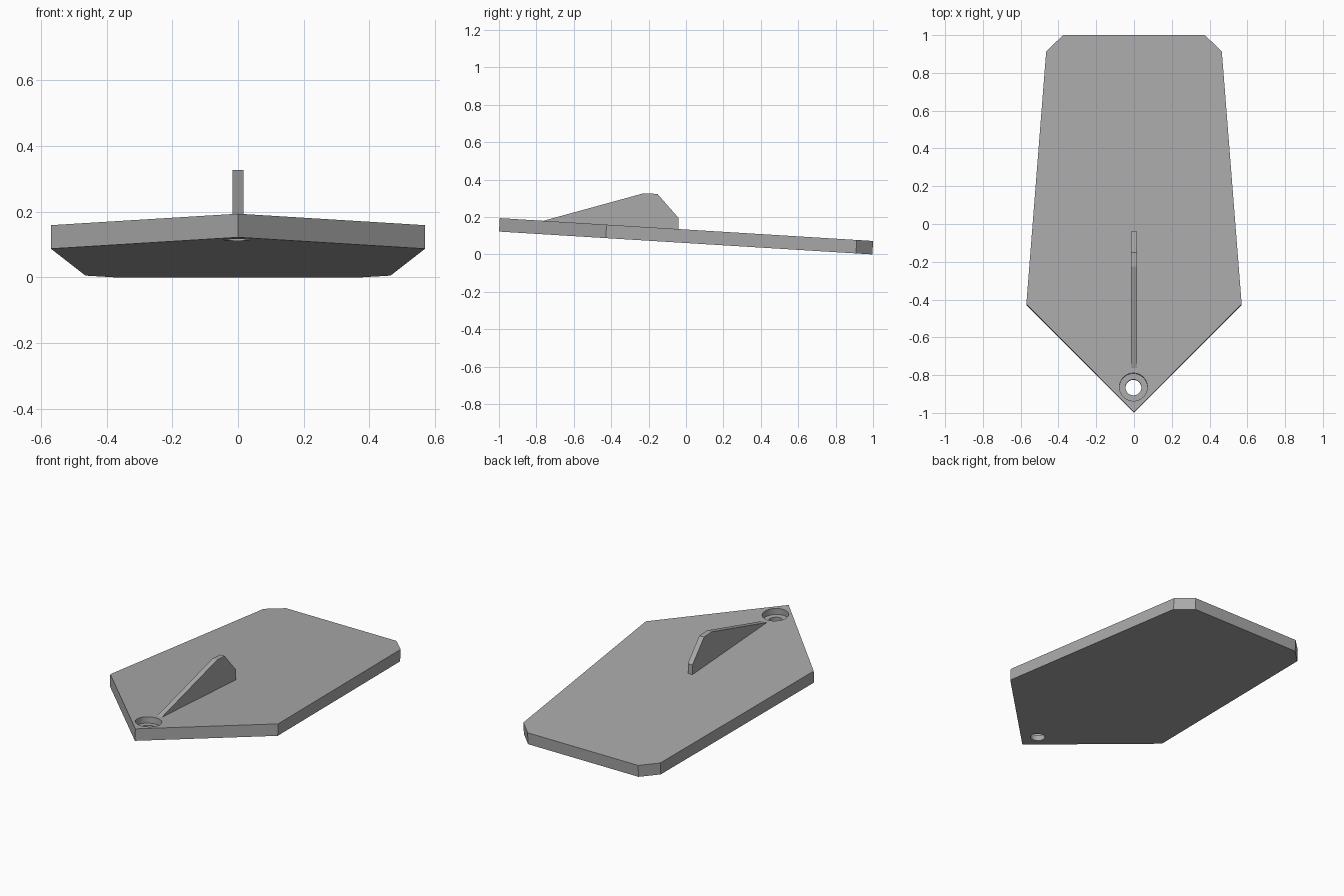
import bpy, bmesh, math
from mathutils import Matrix

if "Cube" in bpy.data.objects:
    bpy.data.objects.remove(bpy.data.objects["Cube"])

TILT = math.radians(-3.5)
THICK = 0.072
# Plate frame: origin at the lower front tip, tilted down toward the back
FRAME = Matrix.Translation((0, -1, 0.122)) @ Matrix.Rotation(TILT, 4, 'X')

grey = bpy.data.materials.new("grey_plastic")
grey.diffuse_color = (0.4, 0.4, 0.4, 1)
grey.use_nodes = True
grey.node_tree.nodes["Principled BSDF"].inputs["Base Color"].default_value = grey.diffuse_color


def prism(name, points, offset):
    """Extrude a closed 3D outline along an offset vector."""
    bm = bmesh.new()
    face = bm.faces.new([bm.verts.new(p) for p in points])
    ext = bmesh.ops.extrude_face_region(bm, geom=[face])
    top = [g for g in ext["geom"] if isinstance(g, bmesh.types.BMVert)]
    bmesh.ops.translate(bm, verts=top, vec=offset)
    bmesh.ops.recalc_face_normals(bm, faces=bm.faces)
    mesh = bpy.data.meshes.new(name)
    bm.to_mesh(mesh)
    bm.free()
    obj = bpy.data.objects.new(name, mesh)
    mesh.materials.append(grey)
    bpy.context.collection.objects.link(obj)
    return obj


# Plate: pointed front, tapering sides, clipped back corners
half = [(0.57, 0.572), (0.465, 1.912), (0.375, 2.0)]
outline = [(0, 0)] + half + [(-x, y) for x, y in reversed(half)]
plate = prism("plate", [(x, y, 0) for x, y in outline], (0, 0, THICK))
plate.matrix_world = FRAME

# Stepped hole near the tip: wide recess above a narrow through hole
for name, radius, bottom in (("recess_cutter", 0.074, 0.034),
                             ("hole_cutter", 0.042, -0.05)):
    ring = [(radius * math.cos(a) - 0.003, radius * math.sin(a) + 0.133, bottom)
            for a in (math.tau * i / 32 for i in range(32))]
    cutter = prism(name, ring, (0, 0, 0.15 - bottom))
    cutter.matrix_world = FRAME
    cutter.hide_render = True
    cutter.hide_set(True)
    cut = plate.modifiers.new(name, 'BOOLEAN')
    cut.operation = 'DIFFERENCE'
    cut.solver = 'EXACT'
    cut.object = cutter

# Upright fin standing on the plate, its base sunk slightly into it
profile = [(-0.765, 0.179), (-0.225, 0.327), (-0.152, 0.323),
           (-0.04, 0.195), (-0.04, 0.125), (-0.74, 0.168)]
prism("fin", [(-0.016, y, z) for y, z in profile], (0.032, 0, 0))

# Smooth the round hole walls while keeping edges sharp
bpy.context.view_layer.objects.active = plate
plate.select_set(True)
bpy.ops.object.shade_smooth_by_angle(angle=math.radians(30))
